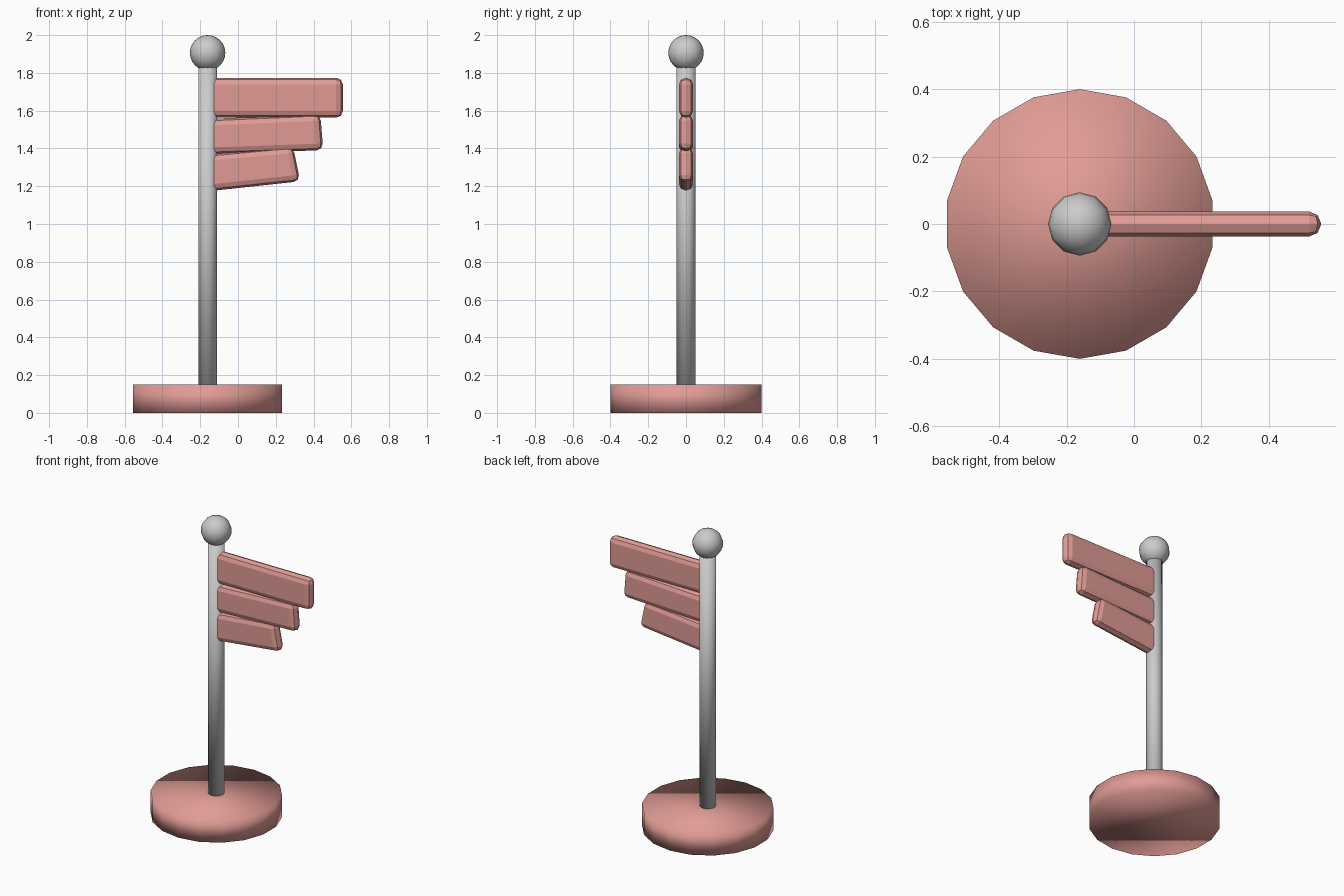
import bpy
import bmesh

if "Cube" in bpy.data.objects:
    bpy.data.objects.remove(bpy.data.objects["Cube"])

CX = -0.161  # post axis


def smooth(obj):
    for p in obj.data.polygons:
        p.use_smooth = True


def cylinder(name, radius, z0, z1, sides):
    bpy.ops.mesh.primitive_cylinder_add(
        vertices=sides, radius=radius, depth=z1 - z0,
        location=(CX, 0, (z0 + z1) / 2))
    obj = bpy.context.object
    obj.name = name
    smooth(obj)
    return obj


def plank(name, corners, half=0.037, bevel=0.035):
    """Board from a front (x, z) outline, thickened in y, all edges rounded."""
    bm = bmesh.new()
    front = bm.faces.new([bm.verts.new((x, -half, z)) for x, z in corners])
    ext = bmesh.ops.extrude_face_region(bm, geom=[front])
    verts = [v for v in ext["geom"] if isinstance(v, bmesh.types.BMVert)]
    bmesh.ops.translate(bm, verts=verts, vec=(0, 2 * half, 0))
    bmesh.ops.recalc_face_normals(bm, faces=bm.faces)
    bmesh.ops.bevel(bm, geom=bm.edges[:], offset=bevel, segments=2,
                    profile=0.5, affect='EDGES', clamp_overlap=True)
    mesh = bpy.data.meshes.new(name)
    bm.to_mesh(mesh)
    bm.free()
    obj = bpy.data.objects.new(name, mesh)
    bpy.context.collection.objects.link(obj)
    return obj


pink = bpy.data.materials.new("pink")
pink.diffuse_color = (0.75, 0.33, 0.30, 1)
pink.use_nodes = True
pink.node_tree.nodes["Principled BSDF"].inputs["Base Color"].default_value = pink.diffuse_color

# Round foot and post
base = cylinder("base", 0.40, 0.0, 0.15, 18)
cylinder("post", 0.05, 0.14, 1.85, 18)

# Ball on top of the post
bpy.ops.mesh.primitive_uv_sphere_add(segments=12, ring_count=12, radius=0.094,
                                     location=(CX, 0, 1.906))
ball = bpy.context.object
ball.name = "ball_finial"
smooth(ball)

# Three boards, shorter and more tilted further down
boards = [
    plank("top_board", [(CX, 1.563), (0.555, 1.563), (0.555, 1.774), (CX, 1.774)]),
    plank("middle_board", [(CX, 1.37), (0.451, 1.391), (0.436, 1.582), (CX, 1.556)]),
    plank("bottom_board", [(CX, 1.173), (0.329, 1.226), (0.292, 1.411), (CX, 1.369)]),
]

for obj in [base] + boards:
    obj.data.materials.append(pink)
